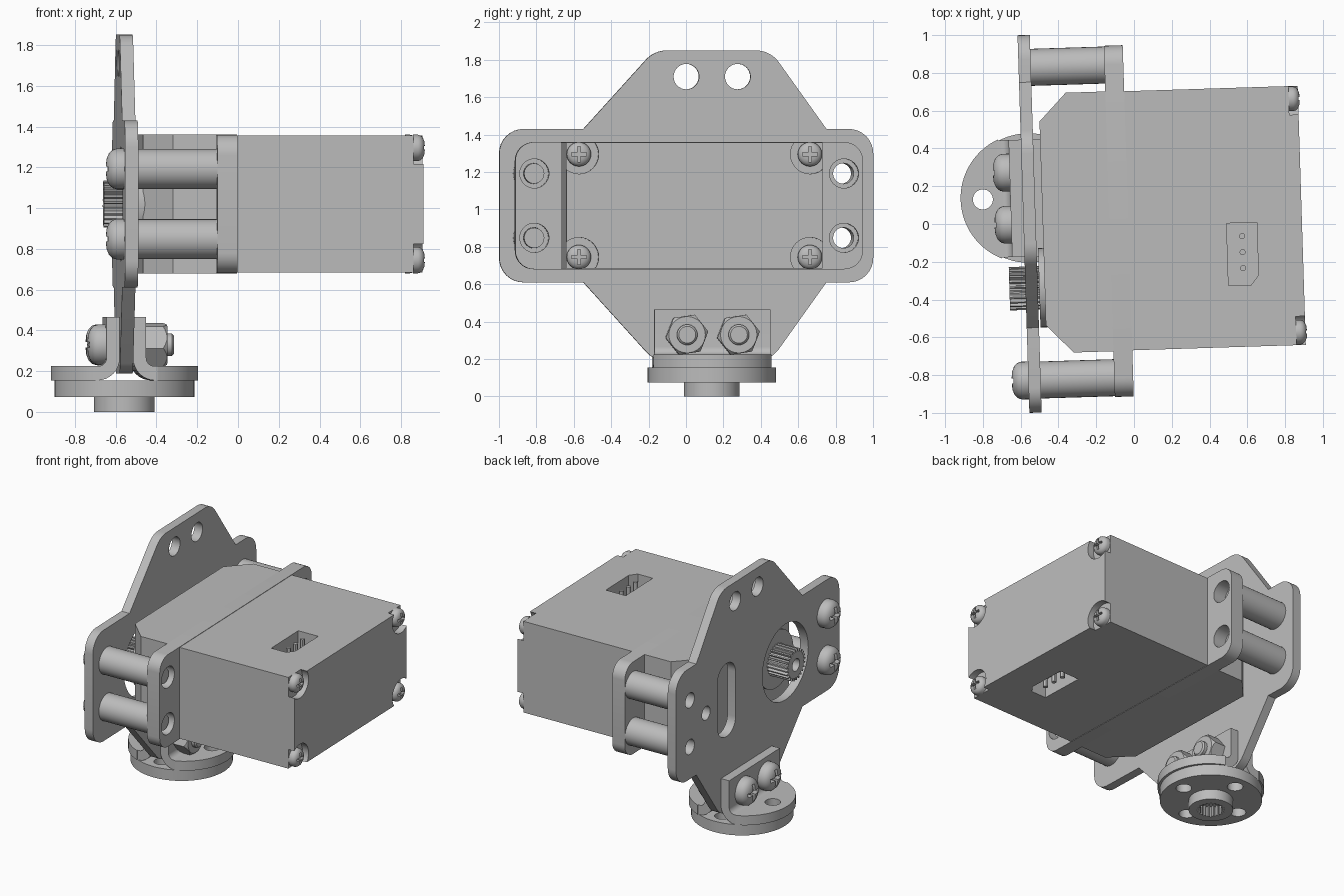
import bpy, bmesh
from math import sin, cos, pi, radians
from mathutils import Matrix, Vector

cube = bpy.data.objects.get("Cube")
if cube:
    bpy.data.objects.remove(cube, do_unlink=True)

GREY = (0.5, 0.5, 0.5, 1)
grey = bpy.data.materials.new("plain grey")
grey.use_nodes = True
grey.diffuse_color = GREY
grey.node_tree.nodes["Principled BSDF"].inputs["Base Color"].default_value = GREY

# Whole assembly stands slightly turned about z
TURN = Matrix.Rotation(radians(1.8), 4, 'Z')
UPPER = TURN @ Matrix.Translation((0, 0.018, 1.02))
LOWER = TURN @ Matrix.Translation((-0.5525, 0.155, 0))
AXES = {'X': lambda u, v, w: (w, u, v),
        'Y': lambda u, v, w: (u, w, v),
        'Z': lambda u, v, w: (u, v, w)}


def finish(mesh):
    bm = bmesh.new()
    bm.from_mesh(mesh)
    bmesh.ops.remove_doubles(bm, verts=bm.verts, dist=1e-5)
    bmesh.ops.recalc_face_normals(bm, faces=bm.faces)
    for f in bm.faces:
        f.smooth = True
        f.material_index = 0
    bm.to_mesh(mesh)
    bm.free()
    mesh.set_sharp_from_angle(angle=radians(30))
    mesh.materials.clear()
    mesh.materials.append(grey)


def add(name, mesh, frame):
    obj = bpy.data.objects.new(name, mesh)
    bpy.context.scene.collection.objects.link(obj)
    obj.matrix_world = frame
    return obj


def baked(obj):
    bpy.context.view_layer.update()
    deps = bpy.context.evaluated_depsgraph_get()
    return bpy.data.meshes.new_from_object(obj.evaluated_get(deps))


# Extrude an outline with holes from lo to hi along an axis
def slab(name, outlines, axis, lo, hi, frame=UPPER):
    curve = bpy.data.curves.new(name, 'CURVE')
    curve.dimensions = '2D'
    curve.fill_mode = 'BOTH'
    curve.extrude = (hi - lo) / 2
    for pts in outlines:
        sp = curve.splines.new('POLY')
        sp.points.add(len(pts) - 1)
        for p, (u, v) in zip(sp.points, pts):
            p.co = (u, v, 0, 1)
        sp.use_cyclic_u = True
    temp = add(name + "_outline", curve, Matrix())
    mesh = baked(temp)
    bpy.data.objects.remove(temp, do_unlink=True)
    bpy.data.curves.remove(curve)
    for v in mesh.vertices:
        v.co = AXES[axis](v.co.x, v.co.y, v.co.z + (lo + hi) / 2)
    finish(mesh)
    return add(name, mesh, frame)


# Revolve a (radius, x) profile about the x axis
def lathe(name, profile, frame):
    bm = bmesh.new()
    vs = [bm.verts.new((x, r, 0)) for r, x in profile]
    es = [bm.edges.new(pair) for pair in zip(vs, vs[1:])]
    bmesh.ops.spin(bm, geom=vs + es, cent=(0, 0, 0), axis=(1, 0, 0),
                   angle=2 * pi, steps=32)
    mesh = bpy.data.meshes.new(name)
    bm.to_mesh(mesh)
    bm.free()
    finish(mesh)
    return add(name, mesh, frame)


def boolean(obj, tool, op='DIFFERENCE'):
    mod = obj.modifiers.new("cut", 'BOOLEAN')
    mod.object, mod.operation, mod.solver = tool, op, 'EXACT'
    mesh = baked(obj)
    obj.modifiers.clear()
    obj.data = mesh
    finish(mesh)
    bpy.data.objects.remove(tool, do_unlink=True)


def circle(u, v, r, n=32, start=0.0):
    return [(u + r * cos(start + 2 * pi * i / n), v + r * sin(start + 2 * pi * i / n))
            for i in range(n)]


def spline_teeth(u, v, inner, outer, n):
    pts = []
    for i in range(n):
        for step, r in ((0, inner), (0.4, inner), (0.55, outer), (0.85, outer)):
            a = 2 * pi * (i + step) / n
            pts.append((u + r * cos(a), v + r * sin(a)))
    return pts


# Polygon of (u, v, radius) with true arcs at the corners
def rounded(corners, steps=8):
    out = []
    for i, (u, v, r) in enumerate(corners):
        p = Vector((u, v))
        if not r:
            out.append((u, v))
            continue
        a = (Vector(corners[i - 1][:2]) - p).normalized()
        b = (Vector(corners[(i + 1) % len(corners)][:2]) - p).normalized()
        half = a.angle(b) / 2
        d, w = r * cos(half) / sin(half), sin(half)
        for k in range(steps + 1):
            t = k / steps
            c = ((1 - t) ** 2, 2 * t * (1 - t) * w, t * t)
            q = ((p + a * d) * c[0] + p * c[1] + (p + b * d) * c[2]) / sum(c)
            out.append((q.x, q.y))
    return out


POSTS = [(s * 0.828, t * 0.172) for s in (-1, 1) for t in (-1, 1)]

# Mounting plate with post holes, shaft opening and slot
top = [(-1, 0.41, 0.13), (-0.55, 0.41, 0), (-0.17, 0.83, 0.15),
       (0.45, 0.83, 0.15), (0.75, 0.41, 0), (1, 0.41, 0.13)]
bottom = [(u, -v, r) for u, v, r in reversed(top)]
slot = rounded([(u, v, 0.105) for u, v in
                ((0.27, -0.27), (0.49, -0.27), (0.49, 0.27), (0.27, 0.27))])
slab("mounting_plate",
     [rounded(top + bottom), slot, circle(-0.34, 0, 0.28, 48), circle(0.63, 0, 0.05)]
     + [circle(y, 0.69, 0.068) for y in (0, 0.275)]
     + [circle(y, z, 0.055) for y, z in POSTS], 'X', -0.585, -0.52)

# Motor case: chamfered front, eared flange, rear shell
slab("front_case", [[(-0.483, -0.54), (-0.34, -0.688), (-0.13, -0.688),
                     (-0.13, 0.688), (-0.34, 0.688), (-0.483, 0.54)]], 'Z', -0.34, 0.34)
ears = [(s * 0.93, t * 0.34, 0.1) for s, t in ((-1, -1), (1, -1), (1, 1), (-1, 1))]
slab("flange", [rounded(ears)] + [circle(y, z, 0.078) for y, z in POSTS],
     'X', -0.13, -0.03)
rear = slab("rear_case", [[(-0.03, -0.686), (0.889, -0.686), (0.889, 0.686),
                           (-0.03, 0.686)]], 'Z', -0.337, 0.337)
CORNERS = [(s * 0.618, t * 0.275) for s in (-1, 1) for t in (-1, 1)]
for y, z in CORNERS:
    boolean(rear, slab("notch", [circle(y, z, 0.105)], 'X', 0.84, 1))

# Connector pockets with pins, above and below
socket = [(0.49, -0.36), (0.61, -0.36), (0.65, -0.31), (0.65, -0.03), (0.49, -0.03)]
for s in (-1, 1):
    lo, hi = sorted((s * 0.2, s * 0.5))
    boolean(rear, slab("pocket", [socket], 'Z', lo, hi))
    lo, hi = sorted((s * 0.19, s * 0.325))
    for y in (-0.1, -0.185, -0.27):
        slab("connector_pin", [circle(0.57, y, 0.016, 12)], 'Z', lo, hi)

# Output shaft
slab("shaft_boss", [circle(-0.34, 0, 0.21, 48)], 'X', -0.512, -0.42)
slab("splined_shaft", [spline_teeth(-0.34, 0, 0.095, 0.115, 24),
                       circle(-0.34, 0, 0.045, 20)], 'X', -0.67, -0.5)

# Spacer posts; the front pair carries screws
for y, z in POSTS:
    slab("spacer_post", [circle(y, z, 0.098), circle(y, z, 0.055)], 'X', -0.52, -0.13)
    if y < 0:
        slab("post_screw_shank", [circle(y, z, 0.054)], 'X', -0.6, -0.06)

# Cross-recess screw heads, sharing one mesh
head = lathe("screw_head", [(0, 0), (0.1, 0), (0.1, 0.035), (0.094, 0.055),
                            (0.078, 0.073), (0.05, 0.085), (0, 0.09)], UPPER)
a, b = 0.013, 0.062
arm = [(b, -a), (b, a), (a, a), (a, b)]
cross = arm + [(-u, v) for u, v in reversed(arm)]
cross = [(a, -b), (a, -a)] + cross + [(-a, -a), (-a, -b)]
boolean(head, slab("cross", [cross], 'X', 0.05, 0.2))
screw_mesh = head.data
bpy.data.objects.remove(head, do_unlink=True)
BACK = Matrix.Rotation(pi, 4, 'Z')
for y, z in POSTS[:2]:
    add("post_screw_head", screw_mesh, UPPER @ Matrix.Translation((-0.585, y, z)) @ BACK)
for y, z in CORNERS:
    add("case_screw_head", screw_mesh,
        UPPER @ Matrix.Translation((0.84, y, z)) @ Matrix.Scale(0.65, 4))

# Pair of angle brackets gripping the plate foot
for s in (-1, 1):
    ell = rounded([(0.0325, 0.465, 0), (0.0325, 0.155, 0.11), (0.16, 0.155, 0),
                   (0.16, 0.225, 0), (0.0975, 0.225, 0.04), (0.0975, 0.465, 0)])
    slab("angle_bracket", [[(s * x, z) for x, z in ell]], 'Y', -0.31, 0.31, LOWER)
    arc = [(s * (0.018 + 0.343 * cos(t)), 0.343 * sin(t))
           for t in (radians(-67 + 134 * i / 32) for i in range(33))]
    slab("bracket_foot", [arc, circle(s * 0.243, 0, 0.053)], 'Z', 0.155, 0.225, LOWER)

# Bracket bolts with chamfered nuts
for y in (-0.138, 0.138):
    add("bracket_screw_head", screw_mesh,
        LOWER @ Matrix.Translation((-0.0975, y, 0.33)) @ BACK)
    spot = LOWER @ Matrix.Translation((0, y, 0.33))
    lathe("bracket_screw_shank", [(0, -0.1), (0.055, -0.1), (0.055, 0.228),
                                  (0.045, 0.238), (0, 0.238)], spot)
    nut = slab("hex_nut", [circle(0, 0, 0.115, 6, 0.15)], 'X', 0.0975, 0.205, spot)
    boolean(nut, lathe("nut_chamfer", [(0, 0.05), (0.13, 0.05), (0.13, 0.165),
                                       (0.085, 0.22), (0, 0.22)], spot), 'INTERSECT')

# Round horn and splined hub
slab("horn_disc", [circle(0, 0, 0.343, 64), circle(0, 0, 0.04)]
     + [circle(0.243 * cos(k * pi / 2), 0.243 * sin(k * pi / 2), 0.053) for k in range(4)],
     'Z', 0.075, 0.155, LOWER)
slab("horn_hub", [circle(0, 0, 0.149, 40), spline_teeth(0, 0, 0.078, 0.092, 20)],
     'Z', 0, 0.075, LOWER)
